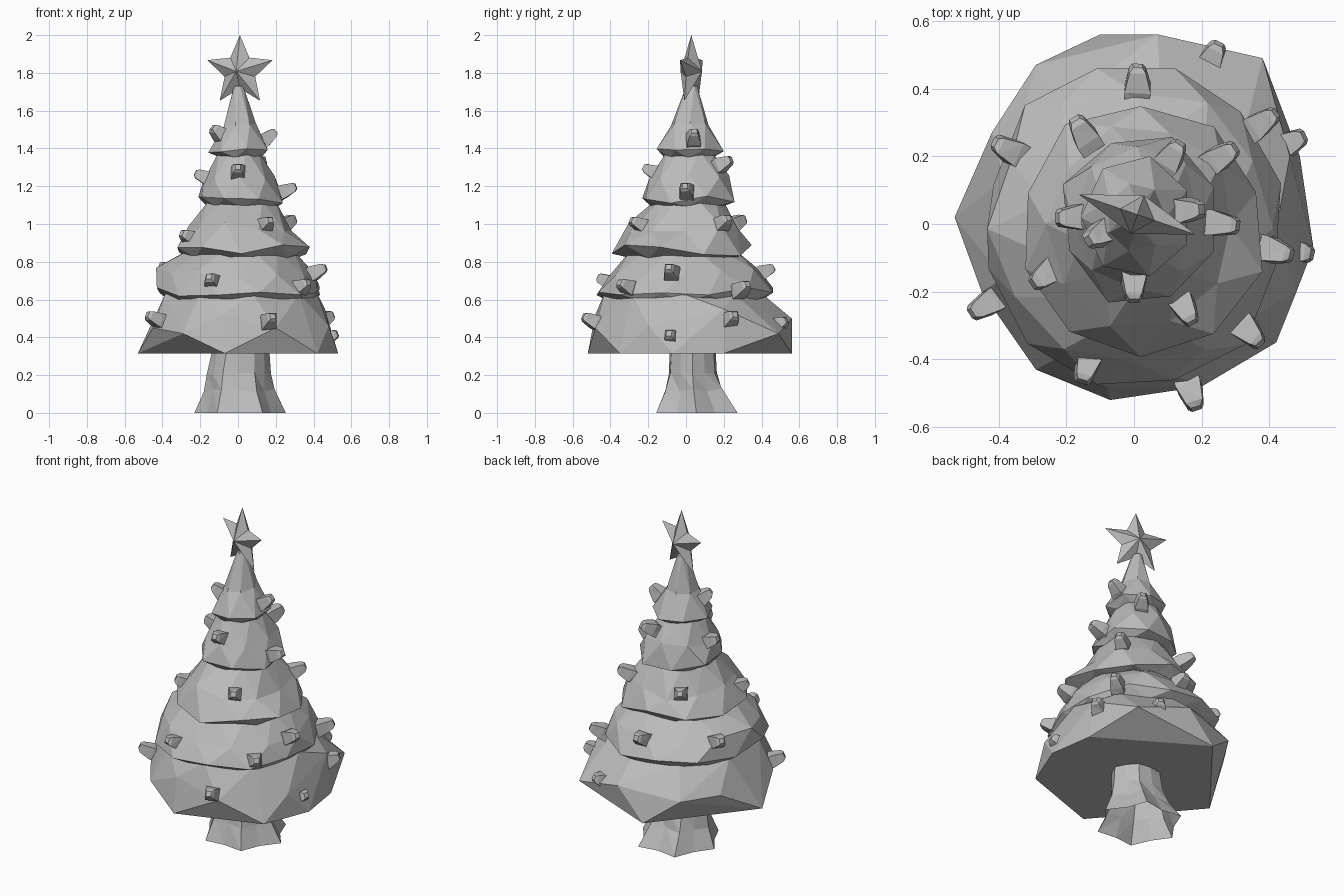
import bpy
import bmesh
import math
import random
from mathutils import Matrix, Vector

random.seed(7)
default = bpy.data.objects.get("Cube")
if default:
    bpy.data.objects.remove(default, do_unlink=True)

grey = bpy.data.materials.new("plain grey")
grey.use_nodes = True
colour = (0.5, 0.5, 0.5, 1)
grey.diffuse_color = colour
grey.node_tree.nodes["Principled BSDF"].inputs["Base Color"].default_value = colour


def finish(name, bm):
    """Turn a bmesh into a flat shaded object."""
    bmesh.ops.recalc_face_normals(bm, faces=bm.faces)
    mesh = bpy.data.meshes.new(name)
    bm.to_mesh(mesh)
    bm.free()
    mesh.materials.append(grey)
    obj = bpy.data.objects.new(name, mesh)
    bpy.context.collection.objects.link(obj)
    return obj


def oval_point(row, angle):
    """Centre and arm of an oval ring given as height, left, right, front, back limits."""
    z, x_min, x_max, y_min, y_max = row
    centre = Vector(((x_min + x_max) / 2, (y_min + y_max) / 2, z))
    radius_x, radius_y = (x_max - x_min) / 2, (y_max - y_min) / 2
    return centre, Vector((radius_x * math.cos(angle), radius_y * math.sin(angle), 0))


def faceted(name, sides, rows, jitter=0.0, lift=0.0, flutes=None, twist=0.5, closed=True):
    """Stack of oval rings, each turned by part of a step, joined by triangles."""
    bm = bmesh.new()
    rings = []
    for k, row in enumerate(rows):
        ring = []
        for i in range(sides):
            angle = (i + k * twist) * math.tau / sides
            centre, arm = oval_point(row, angle)
            scale = 1.02 + random.uniform(-jitter, jitter)
            if flutes and i % 2:
                scale *= flutes[k]
            point = centre + arm * scale
            if 0 < k < len(rows) - 1:
                point.z += random.uniform(-lift, lift)
            ring.append(bm.verts.new(point))
        rings.append(ring)
    for low, high in zip(rings, rings[1:]):
        for i in range(sides):
            j = (i + 1) % sides
            bm.faces.new((low[i], low[j], high[i]))
            bm.faces.new((low[j], high[j], high[i]))
    if closed:
        bm.faces.new(rings[0])
    bm.faces.new(rings[-1])
    return finish(name, bm)


# Hollow trunk with flared roots
faceted("trunk", 12, [
    (0, -.23, .25, -.19, .3),
    (.12, -.18, .19, -.13, .21),
    (.21, -.16, .17, -.1, .17),
    (.34, -.13, .16, -.09, .16),
], jitter=0.02, lift=0.01, flutes=(0.8, 0.84, 0.92, 0.95), twist=0, closed=False)

# Lowest foliage tier: broad angular skirt around few base corners
skirt = [(x, y, .315) for x, y in (
    (-.53, .02), (-.07, -.52), (.42, -.35), (.53, -.07), (.49, .2), (-.1, .56))]
skirt += [
    (-.42, .27, .46), (-.29, .47, .46), (.07, .56, .5), (.38, .49, .42), (.46, .2, .55),
    (.48, -.2, .46), (.2, -.48, .45), (-.08, -.48, .52), (-.29, -.43, .42), (-.45, -.2, .45),
]
bm = bmesh.new()
for corner in skirt:
    bm.verts.new(corner)
for i in range(9):
    centre, arm = oval_point((.63, -.41, .42, -.44, .41), i * math.tau / 9)
    bm.verts.new(centre + arm)
hull = bmesh.ops.convex_hull(bm, input=bm.verts)
bmesh.ops.delete(bm, geom=hull["geom_interior"], context="VERTS")
finish("foliage_tier_1", bm)

# Upper foliage tiers: under edge, overhanging rim, slope, tucked top
faceted("foliage_tier_2", 12, [
    (.59, -.36, .39, -.41, .39),
    (.64, -.44, .45, -.49, .48),
    (.75, -.4, .4, -.41, .38),
    (.86, -.27, .29, -.3, .27),
], jitter=0.03, lift=0.03, flutes=(1, 0.97, 1.04, 1))
faceted("foliage_tier_3", 10, [
    (.82, -.27, .3, -.31, .28),
    (.86, -.33, .37, -.38, .34),
    (.98, -.26, .3, -.3, .3),
    (1.12, -.16, .2, -.17, .19),
], jitter=0.04, lift=0.03, flutes=(1, 1.03, 0.95, 1))
faceted("foliage_tier_4", 8, [
    (1.09, -.16, .2, -.17, .19),
    (1.13, -.21, .25, -.23, .26),
    (1.24, -.18, .2, -.2, .23),
    (1.39, -.1, .11, -.1, .14),
], jitter=0.04, lift=0.02, flutes=(1, 1.03, 0.97, 1))
faceted("foliage_tier_5", 7, [
    (1.35, -.1, .12, -.11, .14),
    (1.39, -.15, .17, -.16, .2),
    (1.52, -.08, .09, -.08, .12),
    (1.73, -.02, .03, 0, .06),
], jitter=0.05, lift=0.015)

# Tapered light bulbs pointing outward and up
bulbs = [
    (-.1, -.03, 1.48), (.16, .04, 1.46), (0, -.18, 1.28), (-.18, .02, 1.25),
    (.26, 0, 1.18), (.15, -.25, 1), (-.26, -.15, .93), (.26, .2, 1.01),
    (.42, -.08, .75), (.34, -.32, .67), (-.14, -.42, .7), (-.44, -.24, .5),
    (.17, -.5, .49), (.48, -.08, .4), (.46, .24, .5), (.38, .3, .66),
    (.23, .49, .47), (.01, .42, .75), (.11, .2, 1.32), (-.15, .27, 1.01),
    (-.37, .22, .76),
]
bulb_profile = [(-.055, .05), (-.02, .052), (.038, .034), (.052, .02)]
for number, spot in enumerate(bulbs, 1):
    bulb = faceted(f"light_bulb_{number}", 4,
                   [(z, -r, r, -r, r) for z, r in bulb_profile], jitter=0.08, twist=0)
    place = Vector(spot)
    outward = Vector((place.x, place.y - 0.03, 0)).normalized()
    outward.z = 0.8 if place.z > 1.4 else 0.45
    turn = outward.to_track_quat("Z", "Y").to_matrix().to_4x4()
    bulb.matrix_world = Matrix.Translation(place) @ turn @ Matrix.Rotation(math.pi / 4, 4, "Z")

# Five pointed star with raised centres
bm = bmesh.new()
outline = []
for i in range(10):
    angle = math.pi / 2 + i * math.pi / 5
    radius = 0.09 if i % 2 else 0.192
    outline.append(bm.verts.new((radius * math.cos(angle), 0, radius * math.sin(angle))))
for depth in (-0.06, 0.06):
    middle = bm.verts.new((0, depth, 0))
    for i in range(10):
        bm.faces.new((outline[i], outline[(i + 1) % 10], middle))
star = finish("star", bm)
star.location = (0.01, 0.028, 1.808)
star.rotation_euler.z = math.radians(-19)
